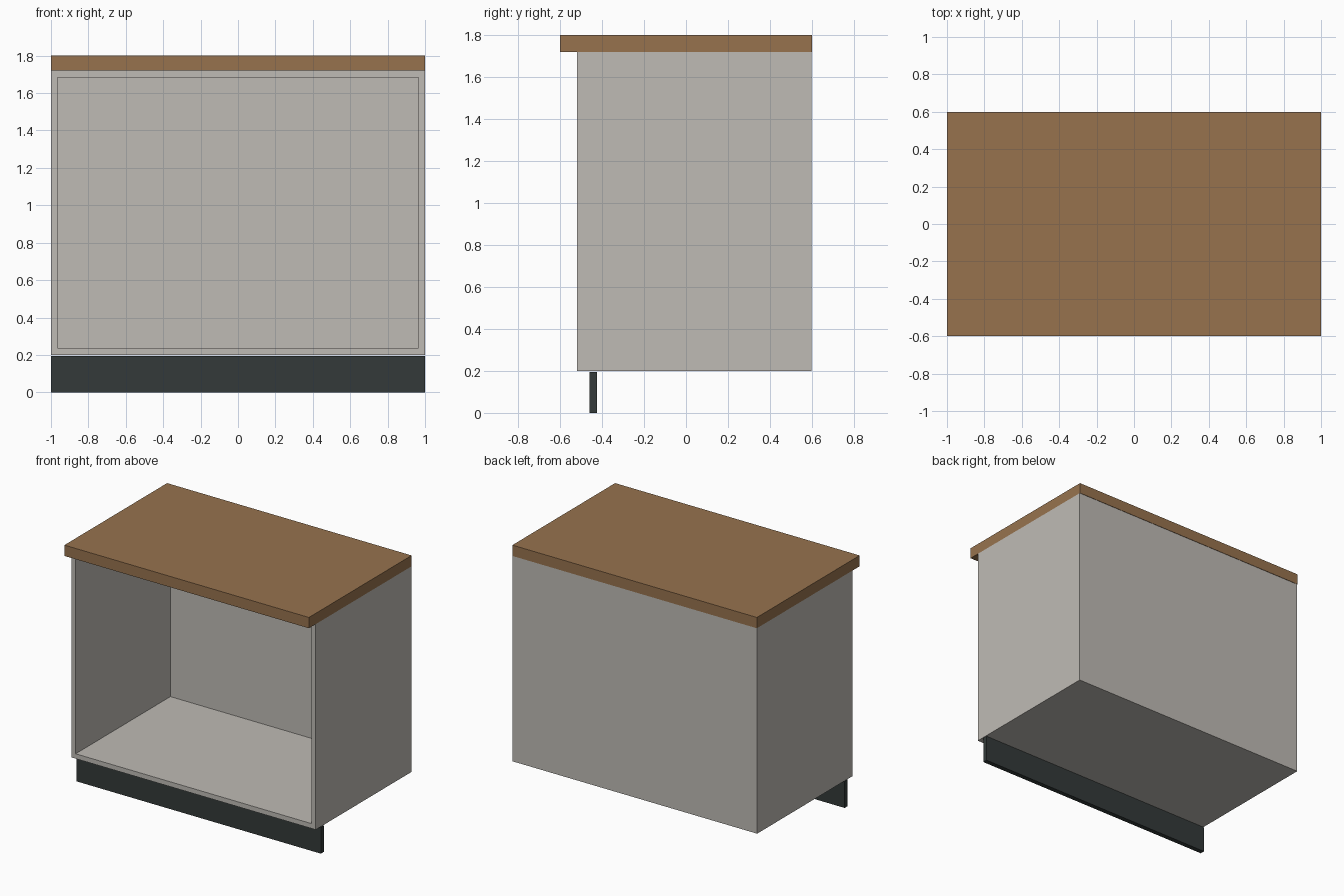
import bpy

cube = bpy.data.objects.get("Cube")
if cube:
    bpy.data.objects.remove(cube, do_unlink=True)


def material(name, rgb):
    mat = bpy.data.materials.new(name)
    mat.use_nodes = True
    colour = (*rgb, 1)
    mat.diffuse_color = colour
    mat.node_tree.nodes["Principled BSDF"].inputs["Base Color"].default_value = colour
    return mat


def box(name, x, y, z, mat):
    """Box spanning the (min, max) pairs x, y and z."""
    spans = (x, y, z)
    bpy.ops.mesh.primitive_cube_add(size=1, location=[(a + b) / 2 for a, b in spans])
    obj = bpy.context.object
    obj.name = name
    obj.scale = [b - a for a, b in spans]
    bpy.ops.object.transform_apply(location=False, rotation=False, scale=True)
    obj.data.materials.append(mat)
    return obj


wood = material("wood", (0.309, 0.171, 0.076))
grey = material("light grey board", (0.52, 0.497, 0.462))
dark = material("dark plinth", (0.033, 0.042, 0.041))

T = 0.036                     # board thickness
FRONT, BACK = -0.52, 0.597    # carcass depth
LOW, HIGH = 0.2, 1.72         # carcass height
SHEET = 0.01                  # back panel thickness
RAIL = 0.2                    # top rail depth
inner = (-1 + T, 1 - T)

# Worktop and plinth
box("worktop", (-1, 1), (-0.6, 0.6), (HIGH, 1.8), wood)
box("plinth", (-1, 1), (-0.46, -0.425), (0, 0.195), dark)

# Carcass sides
for name, x in (("right_side", (-1, -1 + T)), ("left_side", (1 - T, 1))):
    box(name, x, (FRONT, BACK), (LOW, HIGH), grey)

# Bottom board and thin back sheet standing on it
box("bottom_board", inner, (FRONT, BACK), (LOW, LOW + T), grey)
box("back_panel", inner, (BACK - SHEET, BACK), (LOW + T, HIGH), grey)

# Rails under the worktop
box("front_rail", inner, (FRONT, FRONT + RAIL), (HIGH - T, HIGH), grey)
box("back_rail", inner, (BACK - SHEET - RAIL, BACK - SHEET), (HIGH - T, HIGH), grey)
